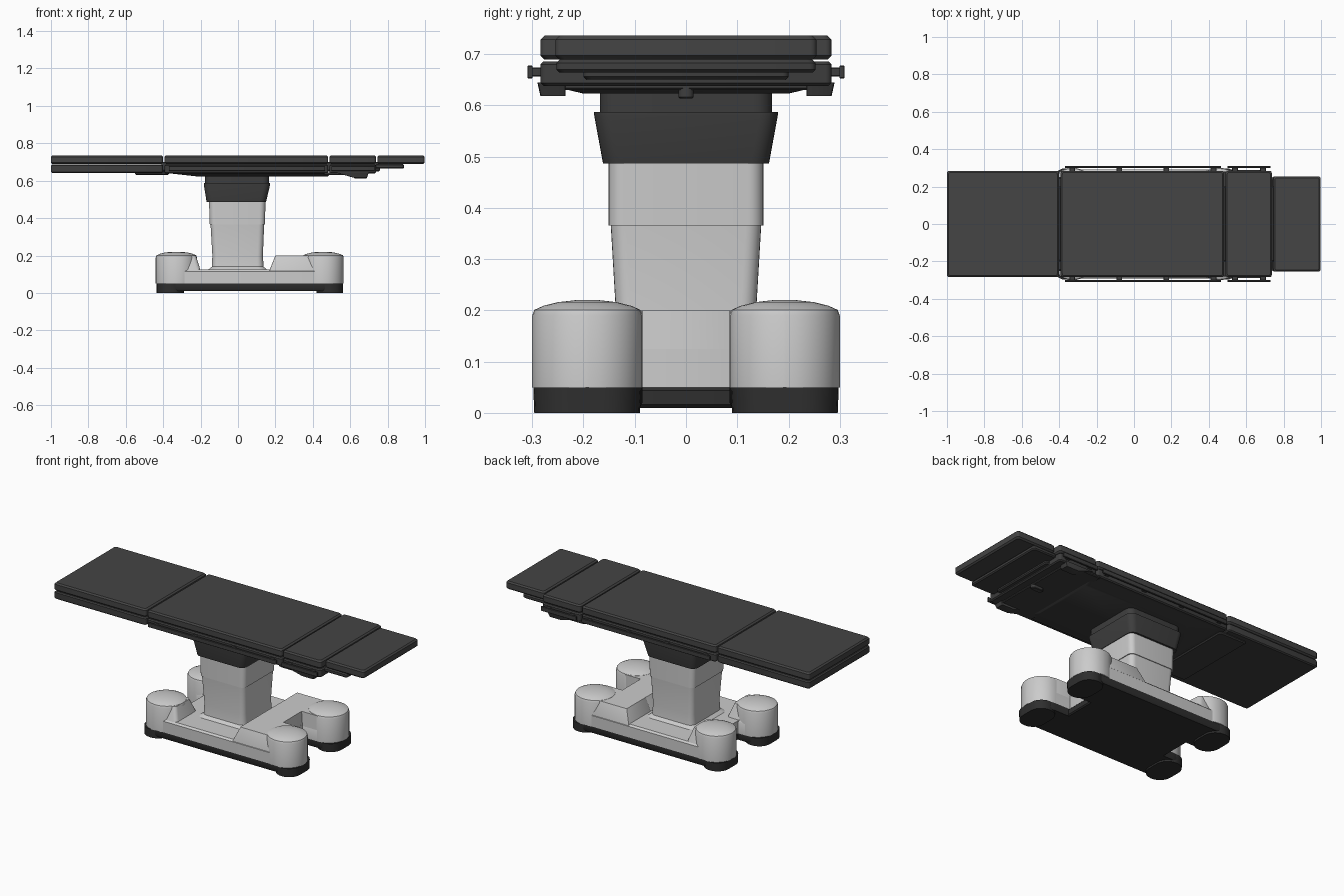
import bpy, bmesh, math
from mathutils import Vector

if "Cube" in bpy.data.objects:
    bpy.data.objects.remove(bpy.data.objects["Cube"], do_unlink=True)


def material(name, value):
    m = bpy.data.materials.new(name)
    m.use_nodes = True
    colour = (value, value, value, 1)
    m.diffuse_color = colour
    m.node_tree.nodes["Principled BSDF"].inputs["Base Color"].default_value = colour
    return m


LIGHT = material("light grey enamel", 0.6)
PAD = material("charcoal cushion", 0.058)
FRAME = material("dark grey frame", 0.048)
BASE = material("black rubber", 0.028)


def outline(x0, x1, y0, y1, r, steps):
    """Rounded rectangle, counter-clockwise."""
    pts = []
    r = min(r, (x1 - x0) / 2 - 0.001, (y1 - y0) / 2 - 0.001)
    corners = [(x1 - r, y1 - r), (x0 + r, y1 - r), (x0 + r, y0 + r), (x1 - r, y0 + r)]
    for k, (cx, cy) in enumerate(corners):
        for i in range(steps + 1):
            a = math.pi / 2 * (k + i / steps)
            pts.append((cx + r * math.cos(a), cy + r * math.sin(a)))
    return pts


def loft(name, sections, mat, steps=6):
    """Skin a stack of sections (z, x0, x1, y0, y1, corner radius)."""
    bm = bmesh.new()
    rings = [[bm.verts.new((x, y, z)) for x, y in outline(*rect, steps)]
             for z, *rect in sections]
    for a, b in zip(rings, rings[1:]):
        n = len(a)
        for i in range(n):
            j = (i + 1) % n
            bm.faces.new((a[i], a[j], b[j], b[i]))
    bm.faces.new(rings[0][::-1])
    bm.faces.new(rings[-1])
    mesh = bpy.data.meshes.new(name)
    bm.to_mesh(mesh)
    bm.free()
    mesh.materials.append(mat)
    mesh.shade_smooth()
    mesh.set_sharp_from_angle(angle=math.radians(35))
    obj = bpy.data.objects.new(name, mesh)
    bpy.context.collection.objects.link(obj)
    return obj


def slab(name, x0, x1, y0, y1, z0, z1, mat, edge=0.006, corner=0.012):
    """Flat block with softened top and bottom edges."""
    inner = (x0 + edge, x1 - edge, y0 + edge, y1 - edge, corner)
    outer = (x0, x1, y0, y1, corner)
    return loft(name, [(z0, *inner), (z0 + edge, *outer),
                       (z1 - edge, *outer), (z1, *inner)], mat, 3)


def sided(s, near, far):
    """Y range on the chosen side."""
    return (near, far) if s > 0 else (-far, -near)


# Base: two long beams, four domed pods, raised arms and rubber soles
for s, side in ((1, "back"), (-1, "front")):
    y = sided(s, 0.085, 0.292)
    yp = sided(s, 0.085, 0.3)
    loft(side + "_beam", [(0.05, -0.43, 0.555, *y, 0.1), (0.115, -0.43, 0.555, *y, 0.1),
                          (0.125, -0.42, 0.545, *sided(s, 0.09, 0.282), 0.1)], LIGHT, 8)
    loft(side + "_sole", [(0.01, -0.425, 0.55, *sided(s, 0.09, 0.285), 0.1),
                          (0.02, -0.435, 0.56, *y, 0.1),
                          (0.05, -0.435, 0.56, *y, 0.1)], BASE, 8)
    for end, x0, x1 in (("left", 0.345, 0.565), ("right", -0.44, -0.22)):
        rings = []
        for z, inset in ((0.05, 0), (0.19, 0), (0.201, 0.004), (0.209, 0.022),
                         (0.216, 0.05), (0.22, 0.085)):
            rings.append((z, x0 + inset, x1 - inset, yp[0] + inset, yp[1] - inset, 0.105))
        loft(f"{side}_{end}_pod", rings, LIGHT, 8)
        fx = (0.42, 0.562) if x0 > 0 else (-0.435, -0.29)
        loft(f"{side}_{end}_foot", [(0, *fx, *sided(s, 0.09, 0.296), 0.07),
                                    (0.05, *fx, *sided(s, 0.087, 0.298), 0.07)], BASE, 6)
    loft(side + "_raised_arm", [(0.11, 0.165, 0.46, *sided(s, 0.085, 0.29), 0.004),
                                (0.125, 0.17, 0.46, *sided(s, 0.085, 0.29), 0.004),
                                (0.2, 0.2, 0.46, *sided(s, 0.085, 0.265), 0.004)], LIGHT, 2)
    # Sloped fairing running from the end pod down to the deck
    loft(side + "_pod_fairing", [(0.12, -0.3, -0.2, *sided(s, 0.09, 0.285), 0.02),
                                 (0.2, -0.3, -0.225, *sided(s, 0.12, 0.26), 0.02)], LIGHT, 3)

loft("base_deck", [(0.05, -0.28, 0.36, -0.1, 0.1, 0.01),
                   (0.125, -0.28, 0.36, -0.1, 0.1, 0.01)], LIGHT, 3)
loft("raised_bridge", [(0.12, 0.168, 0.36, -0.088, 0.088, 0.004),
                       (0.2, 0.2, 0.355, -0.088, 0.088, 0.004)], LIGHT, 2)
slab("underside_plate", -0.28, 0.37, -0.11, 0.11, 0.01, 0.05, BASE)

# Telescoping column
loft("lower_column", [(0.12, -0.165, 0.16, -0.165, 0.165, 0.04),
                      (0.14, -0.14, 0.137, -0.142, 0.142, 0.035),
                      (0.2, -0.137, 0.133, -0.137, 0.137, 0.03),
                      (0.37, -0.147, 0.14, -0.147, 0.147, 0.03)], LIGHT)
loft("upper_column", [(0.366, -0.151, 0.144, -0.151, 0.151, 0.03),
                      (0.49, -0.155, 0.147, -0.151, 0.151, 0.03)], LIGHT)
loft("collar", [(0.487, -0.168, 0.15, -0.162, 0.162, 0.035),
                (0.58, -0.183, 0.172, -0.179, 0.179, 0.035),
                (0.587, -0.183, 0.172, -0.179, 0.179, 0.035)], FRAME)
loft("table_mount", [(0.58, -0.175, 0.165, -0.168, 0.168, 0.035),
                     (0.64, -0.178, 0.168, -0.168, 0.168, 0.035)], FRAME)

# Cushions and the frames beneath them
for name, x0, x1, w in (("leg", -1, -0.402, 0.284), ("seat", -0.392, 0.482, 0.284),
                        ("back", 0.49, 0.737, 0.284), ("head", 0.746, 0.997, 0.255)):
    slab(name + "_cushion", x0, x1, -w, w, 0.689, 0.736, PAD, 0.008)
slab("leg_frame", -1, -0.402, -0.284, 0.284, 0.641, 0.686, FRAME)
slab("seat_frame", -0.392, 0.482, -0.284, 0.284, 0.638, 0.686, FRAME)
slab("back_frame", 0.49, 0.737, -0.284, 0.284, 0.638, 0.686, FRAME)
slab("head_frame", 0.735, 0.887, -0.253, 0.253, 0.664, 0.689, FRAME)
slab("leg_hinge_plate", -0.55, -0.37, -0.25, 0.25, 0.631, 0.65, FRAME)
loft("seat_underplate", [(0.623, -0.22, 0.48, -0.2, 0.2, 0.02),
                         (0.642, -0.39, 0.5, -0.282, 0.282, 0.01)], FRAME, 3)
slab("back_underplate", 0.46, 0.69, -0.282, 0.282, 0.63, 0.645, FRAME, 0.004)
slab("release_catch", 0.62, 0.69, -0.015, 0.015, 0.613, 0.64, FRAME, 0.003)
slab("cushion_joint", -0.41, 0.76, -0.2, 0.2, 0.65, 0.7, FRAME)

# Accessory rails with standoffs and locking lugs on both long sides
for s, side in ((1, "back"), (-1, "front")):
    for i, (x0, x1) in enumerate(((-0.37, 0.465), (0.5, 0.73))):
        slab(f"{side}_rail_{i + 1}", x0, x1, *sided(s, 0.299, 0.309),
             0.652, 0.678, FRAME, 0.002, 0.002)
        count = 4 if i == 0 else 2
        for k in range(count):
            x = x0 + 0.04 + (x1 - x0 - 0.08) * k / (count - 1)
            slab(f"{side}_standoff_{i + 1}_{k + 1}", x - 0.015, x + 0.015,
                 *sided(s, 0.275, 0.302), 0.656, 0.674, FRAME, 0.002, 0.002)
    loft(side + "_locking_lug", [(0.618, 0.61, 0.69, *sided(s, 0.235, 0.284), 0.005),
                                 (0.645, 0.52, 0.7, *sided(s, 0.235, 0.29), 0.005)], FRAME, 2)
